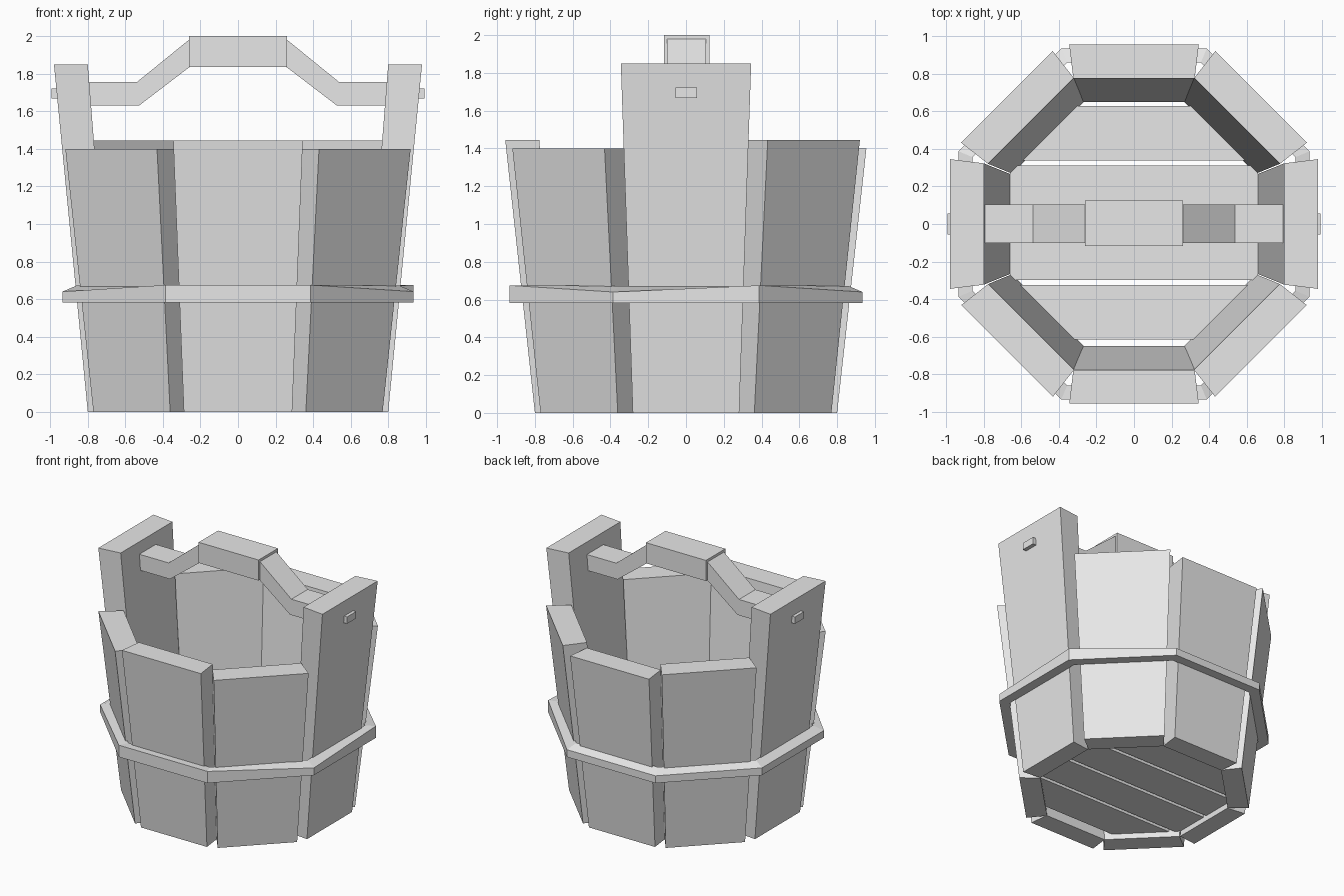
import bpy
import bmesh
from math import pi, sin, cos, tan
from mathutils import Matrix

cube = bpy.data.objects.get("Cube")
if cube:
    bpy.data.objects.remove(cube)

grey = bpy.data.materials.new("plain_grey")
grey.use_nodes = True
COLOUR = (0.8, 0.8, 0.8, 1)
grey.diffuse_color = COLOUR
grey.node_tree.nodes["Principled BSDF"].inputs["Base Color"].default_value = COLOUR


def finish(name, bm):
    bmesh.ops.recalc_face_normals(bm, faces=bm.faces)
    mesh = bpy.data.meshes.new(name)
    bm.to_mesh(mesh)
    bm.free()
    mesh.materials.append(grey)
    obj = bpy.data.objects.new(name, mesh)
    bpy.context.collection.objects.link(obj)
    return obj


def loft(bm, rings, closed=False):
    """Skin matching vertex rings; cap the ends unless the loft is closed."""
    loops = [[bm.verts.new(p) for p in ring] for ring in rings]
    n = len(loops[0])
    pairs = list(zip(loops, loops[1:]))
    if closed:
        pairs.append((loops[-1], loops[0]))
    else:
        bm.faces.new(loops[0])
        bm.faces.new(loops[-1])
    for a, b in pairs:
        for i in range(n):
            j = (i + 1) % n
            bm.faces.new((a[i], a[j], b[j], b[i]))


def box(name, x, y, z):
    bm = bmesh.new()
    loft(bm, [[(x[0], y[0], h), (x[1], y[0], h), (x[1], y[1], h), (x[0], y[1], h)] for h in z])
    return finish(name, bm)


def stave(name, angle, height, outer):
    """Tapered board leaning outwards, wider at the top and on the outside."""
    bm = bmesh.new()
    half = 0.345
    rings = []
    for z, s in ((0, 0.8 / outer), (height, 1)):
        o, i = outer * s, (outer - 0.18) * s
        w, v = half * s, (half - 0.022) * s
        rings.append([(o, -w, z), (o, w, z), (i, v, z), (i, -v, z)])
    loft(bm, rings)
    bm.transform(Matrix.Rotation(angle, 4, "Z"))
    return finish(name, bm)


# Eight staves, the two side ones tall enough to carry the handle
STAVES = [("left", 1.85, 0.98), ("back_left", 1.445, 0.957), ("back", 1.4, 0.955),
          ("back_right", 1.445, 0.957), ("right", 1.85, 0.98), ("front_right", 1.4, 0.955),
          ("front", 1.445, 0.957), ("front_left", 1.4, 0.955)]
for k, (side, height, outer) in enumerate(STAVES):
    stave(side + "_stave", k * pi / 4, height, outer)

# Octagonal hoop with a slightly uneven outer top edge
bm = bmesh.new()
rings = []
for k in range(8):
    a = (k + 0.5) * pi / 4
    ro, ri = 0.935 / cos(pi / 8), 0.86 / cos(pi / 8)
    top = 0.675 if k in (0, 5, 6) else 0.64
    rings.append([(r * cos(a), r * sin(a), z)
                  for r, z in ((ro, 0.582), (ro, top), (ri, 0.672), (ri, 0.582))])
loft(bm, rings, closed=True)
finish("hoop", bm)

# Four floor planks trimmed to the octagon
for k in range(4):
    y0 = -0.615 + k * 0.318
    y1 = y0 + 0.29
    ys = sorted({y0, y1} | {y for y in (-0.28, 0.28) if y0 < y < y1})
    edge = [(min(0.66, 0.94 - abs(y)), y) for y in ys]
    outline = edge + [(-x, y) for x, y in reversed(edge)]
    bm = bmesh.new()
    loft(bm, [[(x, y, z) for x, y in outline] for z in (0.045, 0.09)])
    finish("floor_plank_%d" % (k + 1), bm)

# Handle: bent arms, a thicker grip and pegs through the tall staves
ARM = [(0.85, 1.632, 1.757), (0.525, 1.632, 1.757), (0.25, 1.842, 1.99)]
for side, s in (("left", 1), ("right", -1)):
    bm = bmesh.new()
    loft(bm, [[(s * (x + (0.012 if z == 1.757 else 0)), y, z)
               for y, z in ((-0.1, lo), (0.105, lo), (0.105, hi), (-0.1, hi))]
              for x, lo, hi in ARM])
    finish(side + "_handle_arm", bm)
    box(side + "_peg", sorted((s * 0.9, s * 0.993)), (-0.055, 0.057), (1.668, 1.722))
box("handle_grip", (-0.262, 0.262), (-0.117, 0.125), (1.837, 2.0))
